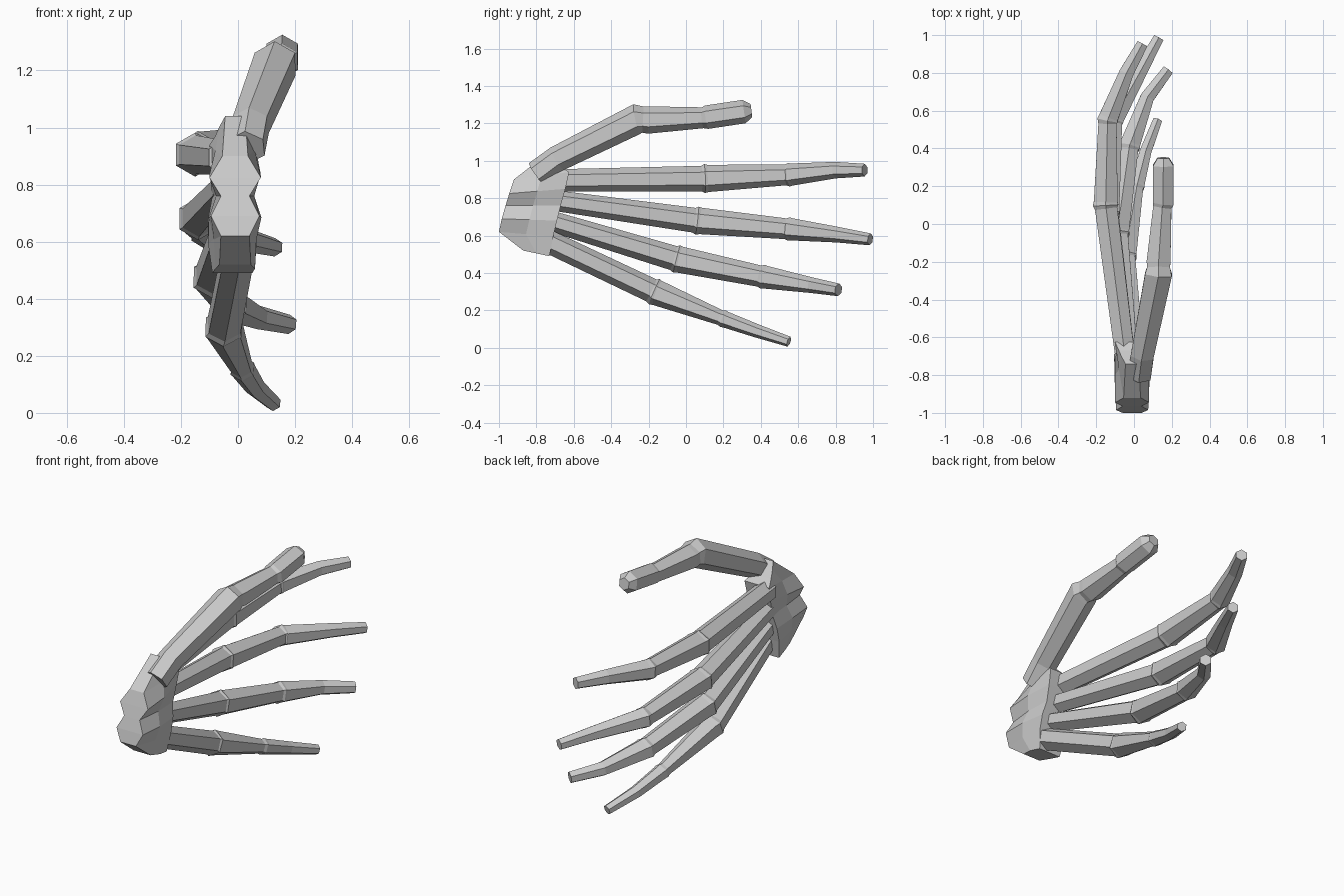
import bpy, bmesh, math
from mathutils import Vector

if "Cube" in bpy.data.objects:
    bpy.data.objects.remove(bpy.data.objects["Cube"])


def loft(name, rings):
    """Skin a closed mesh over a list of equal-sized vertex rings."""
    bm = bmesh.new()
    vs = [[bm.verts.new(p) for p in ring] for ring in rings]
    n = len(vs[0])
    for a, b in zip(vs, vs[1:]):
        for i in range(n):
            j = (i + 1) % n
            bm.faces.new((a[i], a[j], b[j], b[i]))
    bm.faces.new(vs[0])
    bm.faces.new(vs[-1])
    bmesh.ops.recalc_face_normals(bm, faces=bm.faces[:])
    me = bpy.data.meshes.new(name)
    bm.to_mesh(me)
    bm.free()
    ob = bpy.data.objects.new(name, me)
    bpy.context.collection.objects.link(ob)
    return ob


def tube(name, stations, sides=6):
    """Six-sided tapering bone through (x, y, z, radius) stations."""
    pts = [Vector(s[:3]) for s in stations]
    rings = []
    for i, p in enumerate(pts):
        d = Vector()
        if i > 0:
            d += (p - pts[i - 1]).normalized()
        if i < len(pts) - 1:
            d += (pts[i + 1] - p).normalized()
        d.normalize()
        side = d.cross(Vector((0, 0, 1))).normalized()
        up = side.cross(d)
        r = stations[i][3]
        rings.append([p + up * r * math.cos(k * math.tau / sides)
                      + side * r * math.sin(k * math.tau / sides)
                      for k in range(sides)])
    return loft(name, rings)


def finger(name, base, mcp, pip, dip, tip):
    """Finger with a stepped knuckle ring at the two main joints."""
    st = [base]
    joints = [base, mcp, pip, dip]
    for i in (1, 2):
        p = Vector(joints[i][:3])
        back = (Vector(joints[i - 1][:3]) - p).normalized()
        fwd = (Vector(joints[i + 1][:3]) - p).normalized()
        r = joints[i][3]
        st.append((*(p + back * 0.018), r * 0.91))
        st.append((*p, r * 1.03))
        st.append((*(p + fwd * 0.018), r * 0.97))
    st += [dip, tip]
    return tube(name, st)


# Four fingers: base, knuckle, middle joint, end joint, tip
finger("index_finger", (-.05, -.68, .895, .06), (-.15, .10, .905, .075),
       (-.14, .55, .925, .061), (-.04, .80, .95, .044), (.045, .955, .95, .034))
finger("middle_finger", (-.04, -.72, .79, .055), (-.14, .06, .68, .073),
       (-.11, .55, .635, .061), (.035, .81, .605, .042), (.13, .985, .58, .032))
finger("ring_finger", (-.025, -.73, .68, .055), (-.09, -.05, .475, .073),
       (-.025, .41, .38, .063), (.07, .67, .335, .042), (.18, .815, .31, .034))
finger("little_finger", (.005, -.76, .58, .062), (-.05, -.17, .30, .071),
       (.015, .20, .155, .045), (.06, .38, .09, .036), (.125, .55, .033, .028))

# Thumb with a rounded end
tube("thumb", [(.03, -.80, .93, .07), (.045, -.69, 1.01, .07),
               (.13, -.265, 1.222, .082), (.13, -.23, 1.22, .07),
               (.13, -.20, 1.218, .073), (.15, .09, 1.23, .056),
               (.155, .11, 1.233, .063), (.155, .31, 1.263, .063),
               (.155, .35, 1.268, .035)])

# Wrist block: z front, y front, half width front, z back, y back, half width back
profile = [(.52, -.87, .055, .49, -.73, .06),
           (.62, -1.0, .05, .595, -.71, .075),
           (.69, -.985, .085, .68, -.69, .075),
           (.76, -.965, .05, .76, -.67, .06),
           (.825, -.945, .09, .85, -.645, .065),
           (.90, -.92, .045, .94, -.625, .07),
           (1.04, -.74, .035, .97, -.67, .05)]
rings = []
for zf, yf, wf, zb, yb, wb in profile:
    ym, zm, wm = (yf + yb) / 2, (zf + zb) / 2, (wf + wb) / 2 + .012
    rings.append([Vector((sx * w - .01, y, z)) for sx, w, y, z in
                  ((1, wf, yf, zf), (1, wm, ym, zm), (1, wb, yb, zb),
                   (-1, wb + .02, yb, zb), (-1, wm, ym, zm), (-1, wf, yf, zf))])
loft("wrist", rings)
